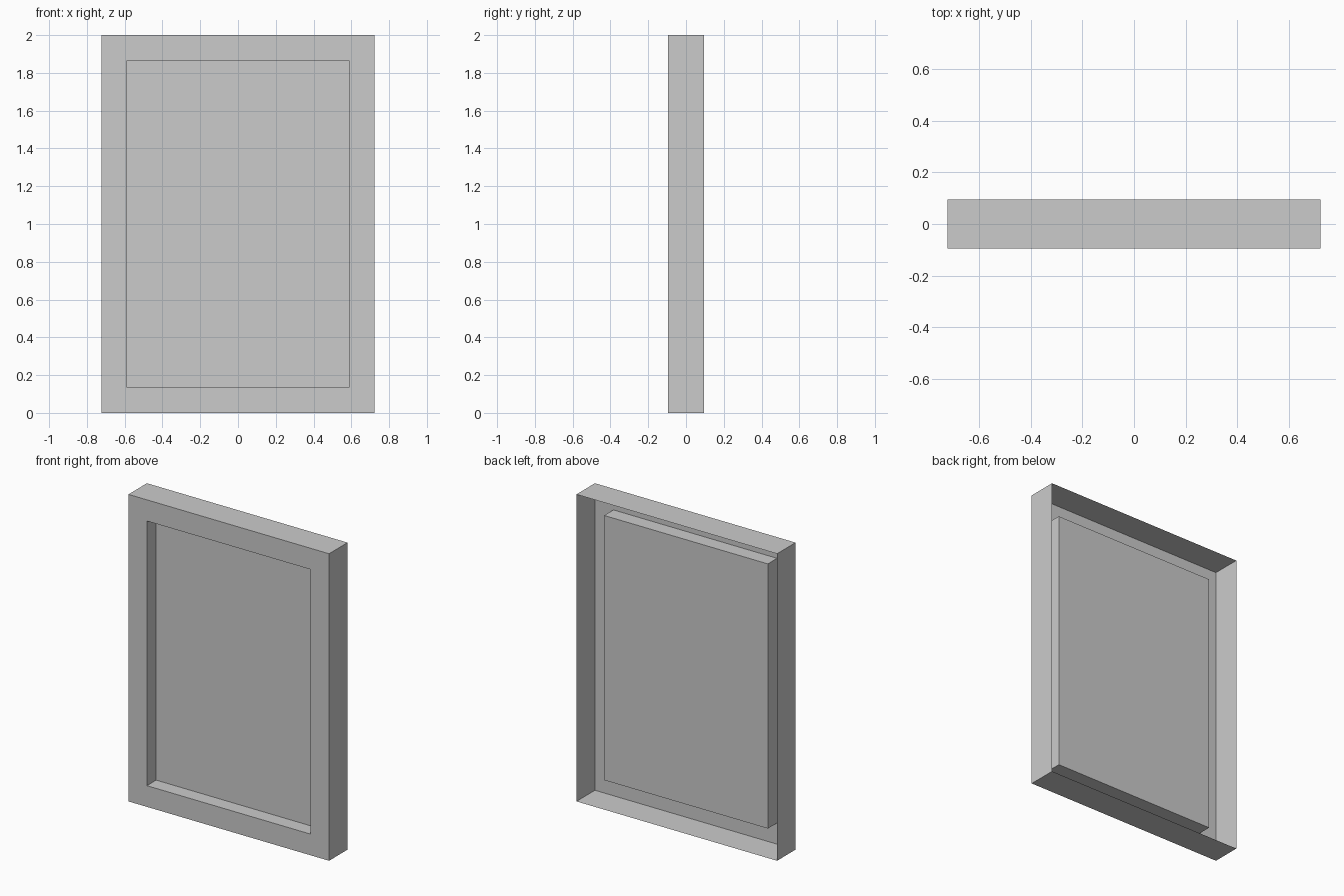
import bpy, bmesh

if "Cube" in bpy.data.objects:
    bpy.data.objects.remove(bpy.data.objects["Cube"])

HALF_W, HALF_H, HALF_D = 0.723, 1.0, 0.095   # outer casing
OPEN_W, OPEN_H = 0.59, 0.862                 # recessed opening
PANEL_Y = 0.0                                # depth of the recessed panel

bm = bmesh.new()


def ring(w, h, y):
    """Rectangular loop in the xz plane, centred on z = HALF_H."""
    return [bm.verts.new((sx * w, y, HALF_H + sz * h))
            for sx, sz in ((-1, -1), (1, -1), (1, 1), (-1, 1))]


# Open-backed sheet shell: casing walls, front border, recess walls
loops = [ring(HALF_W, HALF_H, HALF_D),
         ring(HALF_W, HALF_H, -HALF_D),
         ring(OPEN_W, OPEN_H, -HALF_D),
         ring(OPEN_W, OPEN_H, PANEL_Y)]
for a, b in zip(loops, loops[1:]):
    for i in range(4):
        j = (i + 1) % 4
        bm.faces.new((a[i], a[j], b[j], b[i]))

# Recessed panel, facing the front
panel = bm.faces.new(loops[-1])
bm.normal_update()
if panel.normal.y > 0:
    panel.normal_flip()
for f in bm.faces:
    c = f.calc_center_median()
    on_wall = abs(f.normal.y) < 0.5
    casing = on_wall and (abs(c.x) > 0.7 or abs(c.z - HALF_H) > 0.95)
    # Casing walls face outward, recess walls face inward, flat faces look forward
    outward = f.normal.x * c.x + f.normal.z * (c.z - HALF_H)
    wrong = (outward > 0) != casing if on_wall else f.normal.y > 0
    if wrong:
        f.normal_flip()

mesh = bpy.data.meshes.new("framed_panel")
bm.to_mesh(mesh)
bm.free()
obj = bpy.data.objects.new("framed_panel", mesh)
bpy.context.collection.objects.link(obj)
